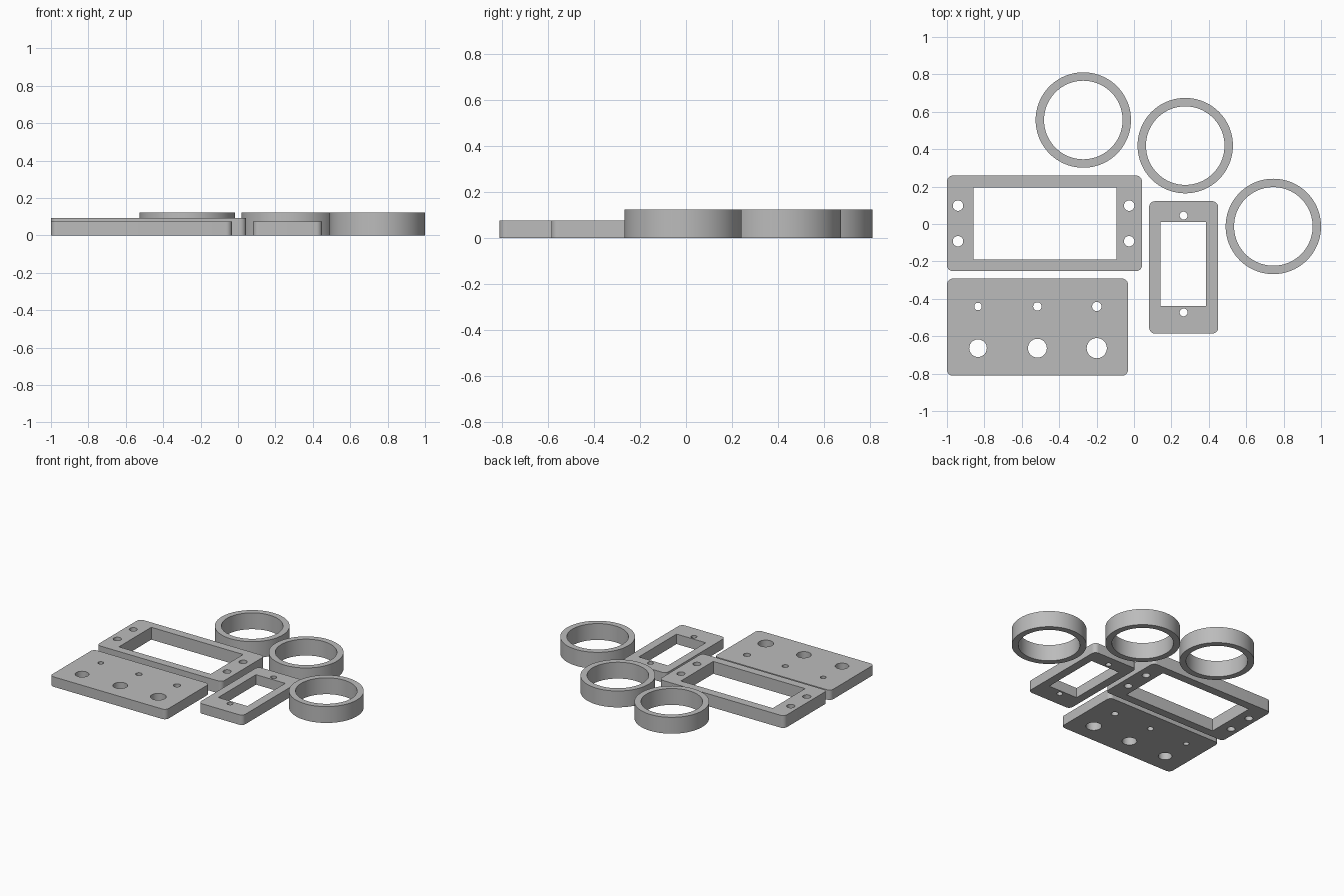
import bpy
import bmesh
from math import cos, sin, pi, radians

cube = bpy.data.objects.get("Cube")
if cube:
    bpy.data.objects.remove(cube, do_unlink=True)

grey = bpy.data.materials.new("plain grey")
grey.use_nodes = True
GREY = (0.5, 0.5, 0.5, 1)
grey.diffuse_color = GREY
grey.node_tree.nodes["Principled BSDF"].inputs["Base Color"].default_value = GREY


def circle(x, y, r, n=32):
    return [(x + r * cos(2 * pi * i / n), y + r * sin(2 * pi * i / n)) for i in range(n)]


def rect(x0, x1, y0, y1):
    return [(x0, y0), (x1, y0), (x1, y1), (x0, y1)]


def rounded(x0, x1, y0, y1, r=0.032, n=8):
    corners = [(x1 - r, y1 - r), (x0 + r, y1 - r), (x0 + r, y0 + r), (x1 - r, y0 + r)]
    return [(cx + r * cos(a), cy + r * sin(a))
            for q, (cx, cy) in enumerate(corners)
            for a in [(q + i / n) * pi / 2 for i in range(n + 1)]]


def plate(name, height, outline, holes):
    """Fill an outline with through holes and extrude it up from the ground."""
    bm = bmesh.new()
    for loop in [outline] + holes:
        vs = [bm.verts.new((x, y, 0)) for x, y in loop]
        for a, b in zip(vs, vs[1:] + vs[:1]):
            bm.edges.new((a, b))
    bmesh.ops.triangle_fill(bm, use_beauty=True, use_dissolve=False, edges=bm.edges[:])
    top = bmesh.ops.extrude_face_region(bm, geom=bm.faces[:], use_keep_orig=True)["geom"]
    bmesh.ops.translate(bm, vec=(0, 0, height),
                        verts=[v for v in top if isinstance(v, bmesh.types.BMVert)])
    bmesh.ops.recalc_face_normals(bm, faces=bm.faces[:])
    mesh = bpy.data.meshes.new(name)
    bm.to_mesh(mesh)
    bm.free()
    mesh.materials.append(grey)
    obj = bpy.data.objects.new(name, mesh)
    bpy.context.collection.objects.link(obj)
    bpy.ops.object.select_all(action='DESELECT')
    obj.select_set(True)
    bpy.context.view_layer.objects.active = obj
    bpy.ops.object.shade_smooth_by_angle(angle=radians(30))


# Three identical rings
for name, x, y in [("back_ring", -0.271, 0.556), ("middle_ring", 0.274, 0.419),
                   ("side_ring", 0.745, -0.013)]:
    plate(name, 0.123, circle(x, y, 0.255, 96), [circle(x, y, 0.21, 96)])

# Large frame with a window and four screw holes
plate("large_frame", 0.093, rounded(-1, 0.043, -0.252, 0.259),
      [rect(-0.859, -0.094, -0.19, 0.195)]
      + [circle(x, y, 0.028) for x in (-0.941, -0.026) for y in (-0.092, 0.098)])

# Small frame with a window and two screw holes
plate("small_frame", 0.075, rounded(0.081, 0.45, -0.586, 0.122),
      [rect(0.143, 0.386, -0.439, 0.01)]
      + [circle(0.265, y, 0.021) for y in (-0.473, 0.045)])

# Drilled plate whose holes grow along the row
holes = []
for i in range(3):
    x = -0.834 + 0.3175 * i
    holes += [circle(x, -0.664, 0.047 + 0.0035 * i), circle(x, -0.441, 0.02 + 0.0025 * i)]
plate("drilled_plate", 0.075, rounded(-1, -0.032, -0.811, -0.292), holes)
